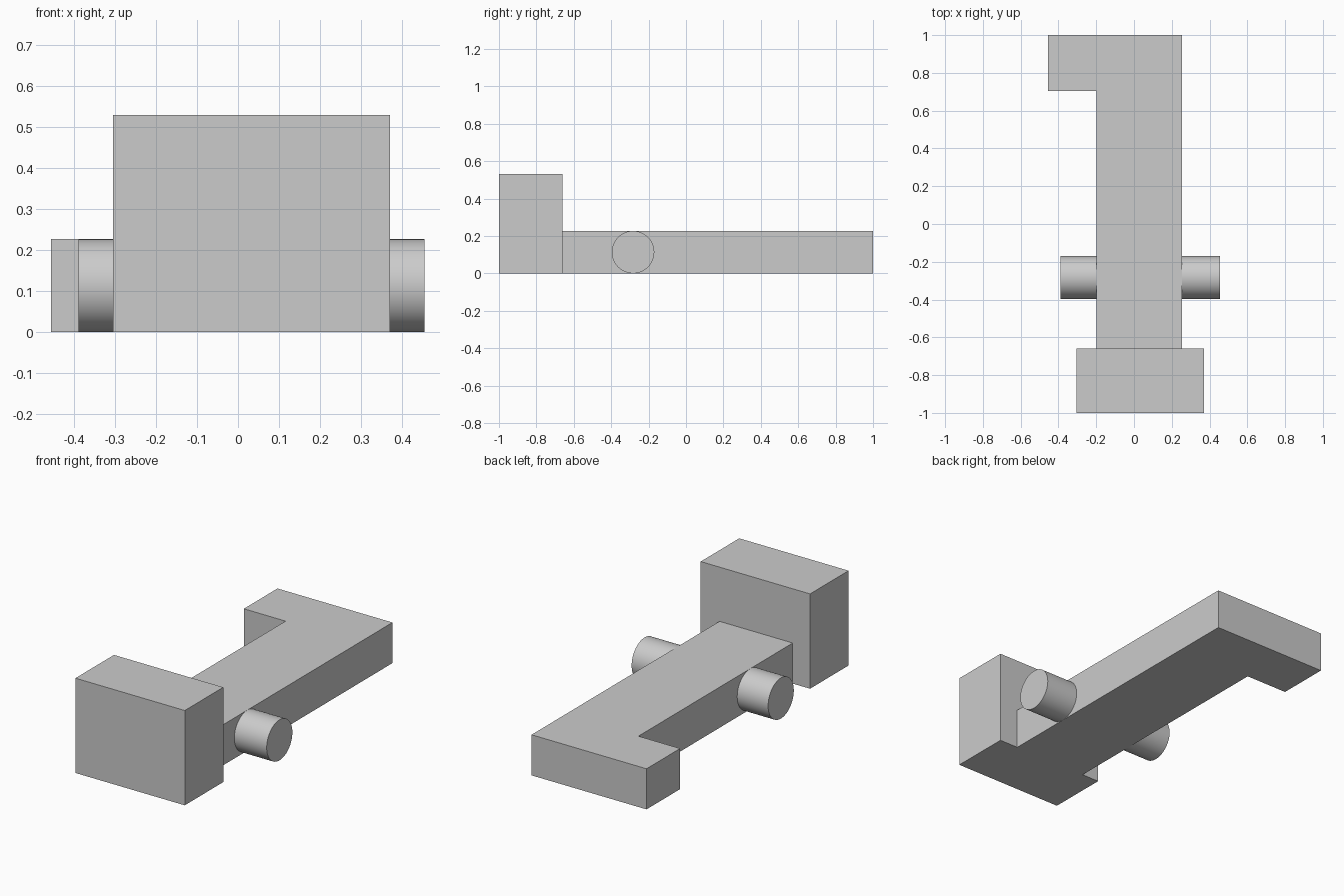
import bpy
import bmesh
import math
from mathutils import Matrix

cube = bpy.data.objects.get("Cube")
if cube:
    bpy.data.objects.remove(cube, do_unlink=True)

# Single plain grey
GREY = (0.6, 0.6, 0.6, 1.0)
grey = bpy.data.materials.new("plain grey")
grey.use_nodes = True
grey.diffuse_color = GREY
grey.node_tree.nodes["Principled BSDF"].inputs["Base Color"].default_value = GREY

BAR_HEIGHT = 0.227


def finish(name, bm):
    bmesh.ops.recalc_face_normals(bm, faces=bm.faces[:])
    mesh = bpy.data.meshes.new(name)
    bm.to_mesh(mesh)
    bm.free()
    mesh.materials.append(grey)
    obj = bpy.data.objects.new(name, mesh)
    bpy.context.collection.objects.link(obj)
    return obj


def extruded_outline(name, outline, height):
    """Flat plan outline raised from the ground to a height."""
    bm = bmesh.new()
    base = bm.faces.new([bm.verts.new((x, y, 0)) for x, y in outline])
    top = bmesh.ops.extrude_face_region(bm, geom=[base], use_keep_orig=True)["geom"]
    verts = [v for v in top if isinstance(v, bmesh.types.BMVert)]
    bmesh.ops.translate(bm, verts=verts, vec=(0, 0, height))
    return finish(name, bm)


# Long bar with a hooked foot at the back
extruded_outline("hooked_bar", [(-0.198, -0.66), (0.255, -0.66), (0.255, 1), (-0.456, 1),
                                (-0.456, 0.703), (-0.198, 0.703)], BAR_HEIGHT)

# Tall block at the front
extruded_outline("front_block", [(-0.305, -1), (0.371, -1), (0.371, -0.66), (-0.305, -0.66)], 0.53)

# Round pin through the bar, sticking out on both sides
left_end, right_end = 0.455, -0.389
radius = BAR_HEIGHT / 2
bm = bmesh.new()
bmesh.ops.create_cone(bm, cap_ends=True, segments=64, radius1=radius, radius2=radius,
                      depth=left_end - right_end,
                      matrix=Matrix.Translation(((left_end + right_end) / 2, -0.283, radius))
                      @ Matrix.Rotation(math.pi / 2, 4, "Y"))
pin = finish("cross_pin", bm)
bpy.ops.object.select_all(action="DESELECT")
pin.select_set(True)
bpy.context.view_layer.objects.active = pin
bpy.ops.object.shade_smooth_by_angle(angle=math.radians(40))
